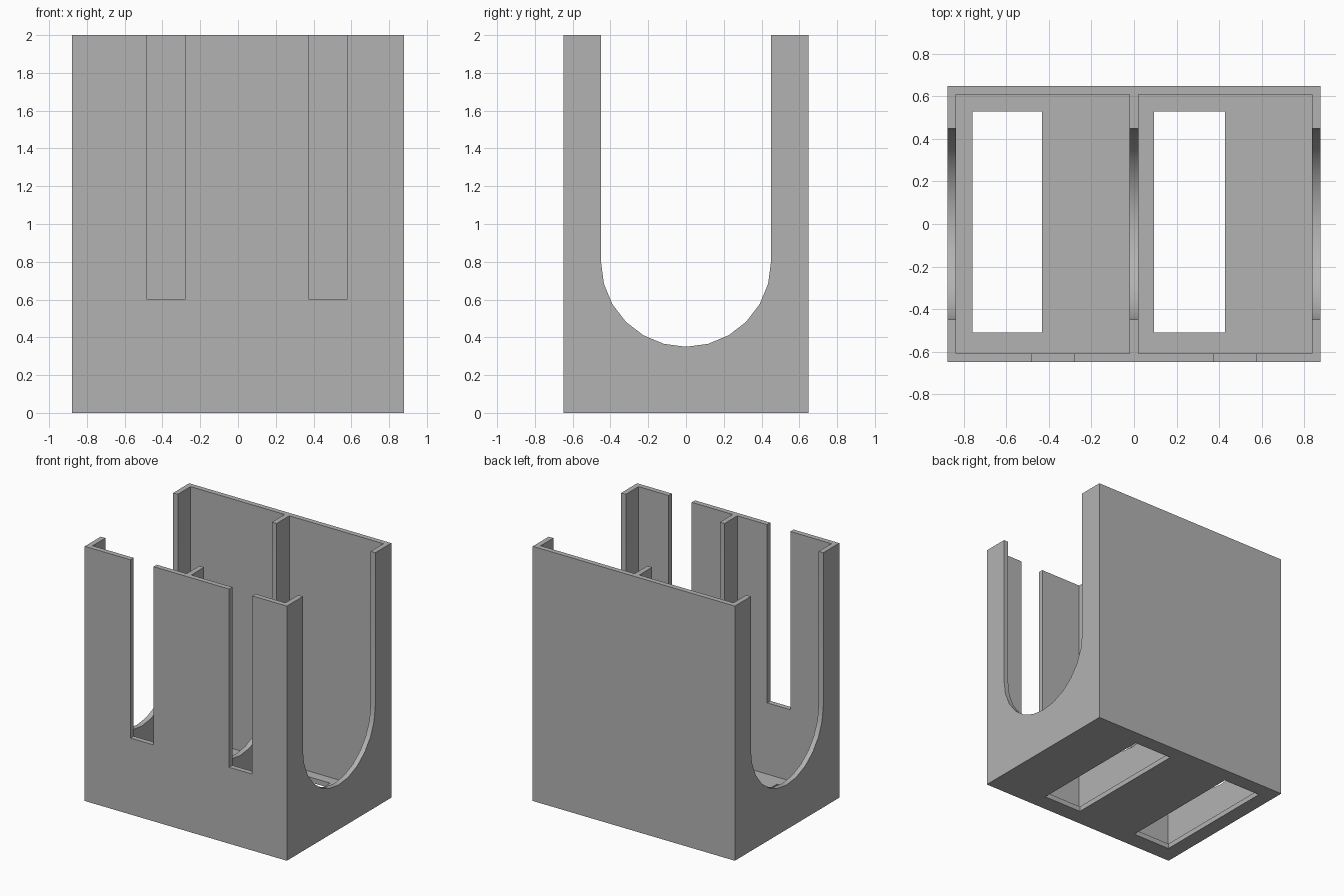
import bpy, bmesh, math

cube = bpy.data.objects.get("Cube")
if cube:
    bpy.data.objects.remove(cube, do_unlink=True)

HX, HY, HEIGHT = 0.878, 0.648, 2.0
WALL = 0.04
OVER = 0.2  # how far cutters reach past the surface

grey = bpy.data.materials.new("plain grey")
grey.use_nodes = True
grey.diffuse_color = (0.45, 0.45, 0.45, 1)
grey.node_tree.nodes["Principled BSDF"].inputs["Base Color"].default_value = (0.45, 0.45, 0.45, 1)


def prism(name, base, direction):
    """Solid made by sweeping a flat outline along a direction."""
    bm = bmesh.new()
    face = bm.faces.new([bm.verts.new(p) for p in base])
    swept = bmesh.ops.extrude_face_region(bm, geom=[face], use_keep_orig=True)
    moved = [v for v in swept["geom"] if isinstance(v, bmesh.types.BMVert)]
    bmesh.ops.translate(bm, verts=moved, vec=direction)
    bmesh.ops.recalc_face_normals(bm, faces=bm.faces)
    mesh = bpy.data.meshes.new(name)
    bm.to_mesh(mesh)
    bm.free()
    mesh.materials.append(grey)
    obj = bpy.data.objects.new(name, mesh)
    bpy.context.collection.objects.link(obj)
    return obj


def box(name, x0, x1, y0, y1, z0, z1):
    base = [(x0, y0, z0), (x1, y0, z0), (x1, y1, z0), (x0, y1, z0)]
    return prism(name, base, (0, 0, z1 - z0))


holder = box("holder_body", -HX, HX, -HY, HY, 0, HEIGHT)
cutters = []
top = HEIGHT + OVER

# Two compartments, leaving the outer walls, a divider and the floor
for side, x0, x1 in (("right", WALL - HX, -WALL / 2), ("left", WALL / 2, HX - WALL)):
    cutters.append(box(side + "_compartment_cutter", x0, x1, WALL - HY, HY - WALL, WALL, top))

# Floor windows
for side, x0, x1 in (("right", -0.76, -0.432), ("left", 0.095, 0.429)):
    cutters.append(box(side + "_floor_window_cutter", x0, x1, -0.51, 0.53, -OVER, OVER))

# Front slots
for side, x0 in (("right", -0.481), ("left", 0.376)):
    cutters.append(box(side + "_slot_cutter", x0, x0 + 0.201, -HY - OVER, 0.1 - HY, 0.6, top))

# U-shaped opening through both side walls and the divider
RADIUS, CENTRE, STEPS = 0.45, 0.8, 12
outline = [(-HX - OVER, RADIUS, top), (-HX - OVER, -RADIUS, top)]
for i in range(STEPS + 1):
    a = math.pi * (1 + i / STEPS)
    outline.append((-HX - OVER, RADIUS * math.cos(a), CENTRE + RADIUS * math.sin(a)))
cutters.append(prism("side_opening_cutter", outline, (2 * (HX + OVER), 0, 0)))

# Cut everything out and discard the cutters
for cutter in cutters:
    mod = holder.modifiers.new(cutter.name, "BOOLEAN")
    mod.operation = "DIFFERENCE"
    mod.solver = "EXACT"
    mod.object = cutter
bpy.context.view_layer.update()
bpy.ops.object.select_all(action="DESELECT")
bpy.context.view_layer.objects.active = holder
holder.select_set(True)
for name in [m.name for m in holder.modifiers]:
    bpy.ops.object.modifier_apply(modifier=name)
for cutter in cutters:
    bpy.data.objects.remove(cutter, do_unlink=True)
bpy.ops.object.shade_smooth_by_angle(angle=math.radians(30))
